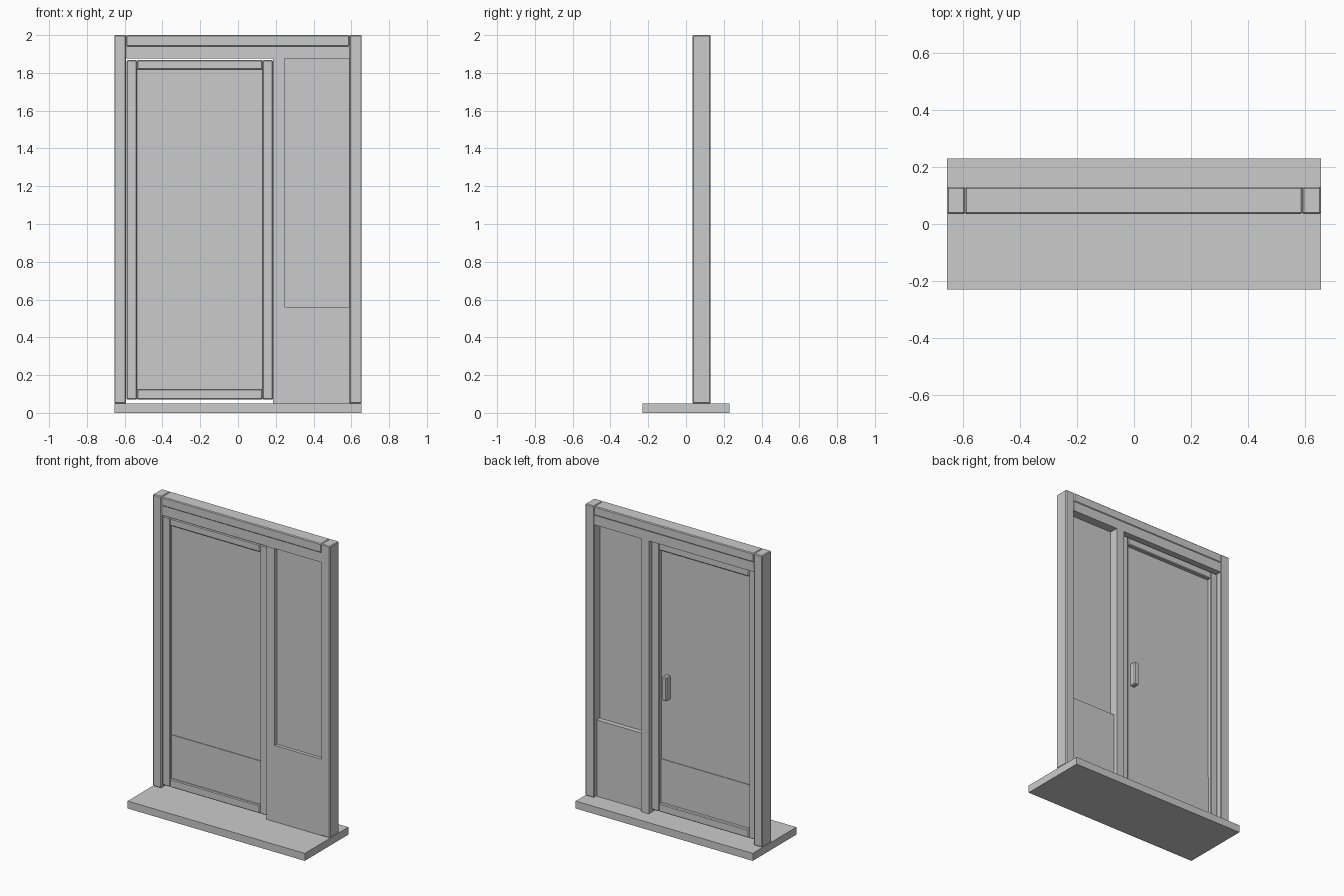
import bpy

if "Cube" in bpy.data.objects:
    bpy.data.objects.remove(bpy.data.objects["Cube"])


def box(name, x, y, z, bevel=0.0):
    """Box from (min, max) ranges, optionally with a small chamfer."""
    bpy.ops.mesh.primitive_cube_add(
        size=1, location=[(a + b) / 2 for a, b in (x, y, z)])
    ob = bpy.context.object
    ob.name = name
    ob.scale = [b - a for a, b in (x, y, z)]
    bpy.ops.object.transform_apply(location=False, rotation=False, scale=True)
    if bevel:
        mod = ob.modifiers.new("chamfer", 'BEVEL')
        mod.width = bevel
        mod.segments = 1
    return ob


FRAME_Y = (0.035, 0.13)
DOOR_Y = (0.045, 0.10)
B = 0.005

# Threshold slab
box("threshold", (-0.655, 0.655), (-0.23, 0.23), (0, 0.05))

# Outer frame: two jambs and a head bar
for side, x in (("left", (-0.655, -0.592)), ("right", (0.59, 0.655))):
    box(side + "_jamb", x, FRAME_Y, (0.05, 2.0), B)
box("head_bar", (-0.592, 0.59), FRAME_Y, (1.94, 2.0), B)

# Inner head and mullion between door and sidelight
box("inner_head", (-0.592, 0.59), (0.04, 0.127), (1.875, 1.94))
box("mullion", (0.186, 0.245), (0.038, 0.127), (0.05, 1.875))

# Sidelight: solid lower panel and recessed glass
box("sidelight_panel", (0.245, 0.59), (0.038, 0.10), (0.05, 0.56))
box("sidelight_glass", (0.245, 0.59), (0.06, 0.068), (0.56, 1.875))

# Door leaf: stiles, rails, glass and kick panel
for side, x in (("left", (-0.59, -0.535)), ("right", (0.13, 0.185))):
    box(side + "_door_stile", x, DOOR_Y, (0.07, 1.868), B)
for end, z in (("bottom", (0.07, 0.125)), ("top", (1.818, 1.868))):
    box(end + "_door_rail", (-0.535, 0.13), DOOR_Y, z, B)
box("door_glass", (-0.535, 0.13), (0.064, 0.074), (0.415, 1.82))
box("door_kick_panel", (-0.535, 0.13), (0.06, 0.078), (0.12, 0.415))

# Pull handle on the back face
box("door_handle", (0.06, 0.095), (0.074, 0.12), (0.83, 0.99), 0.006)
